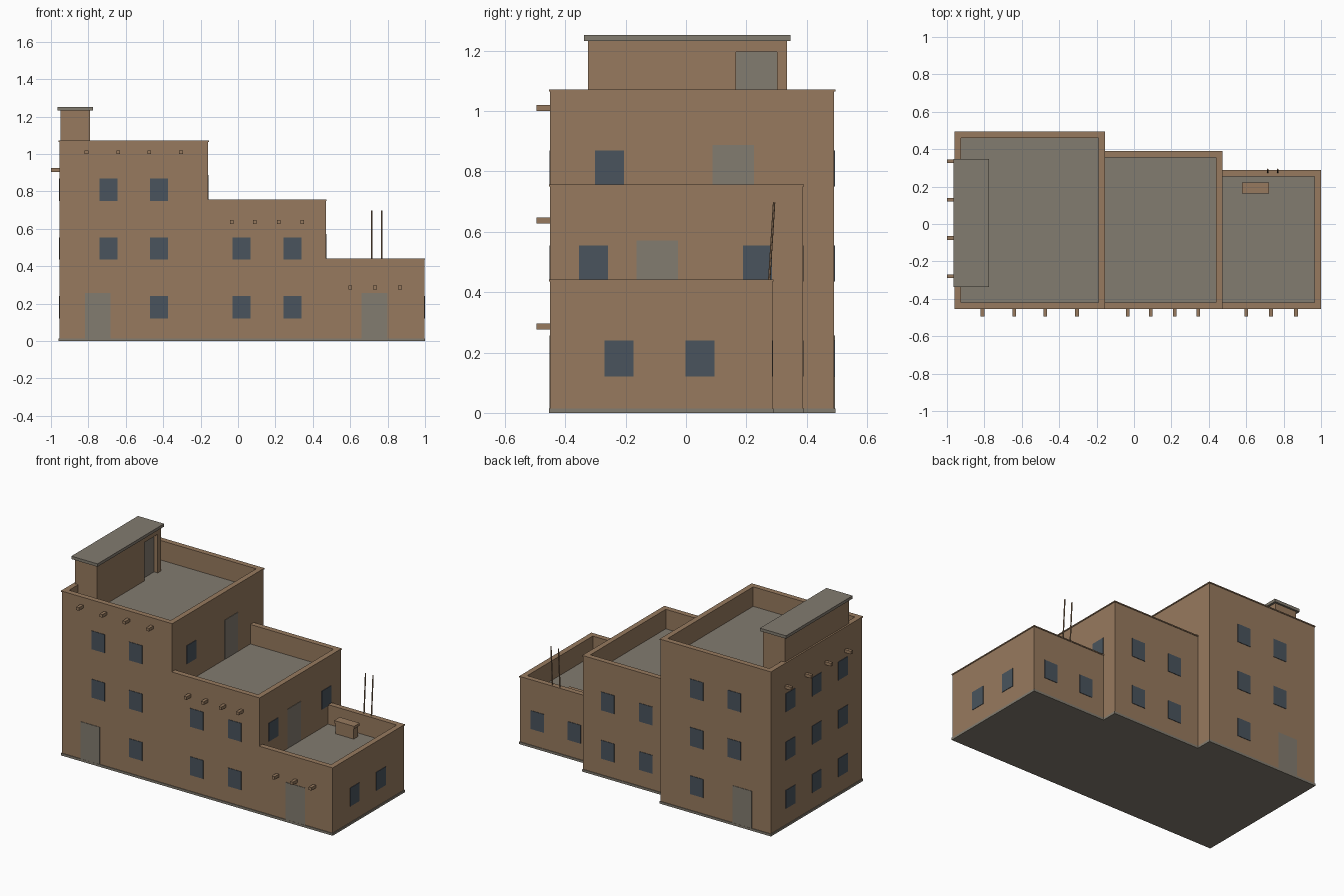
import bpy
import bmesh
from mathutils import Vector

if "Cube" in bpy.data.objects:
    bpy.data.objects.remove(bpy.data.objects["Cube"], do_unlink=True)


def material(name, rgb):
    m = bpy.data.materials.new(name)
    m.use_nodes = True
    m.diffuse_color = (*rgb, 1)
    m.node_tree.nodes["Principled BSDF"].inputs["Base Color"].default_value = (*rgb, 1)
    return m


CLAY = material("clay brown", (0.31, 0.195, 0.113))
STONE = material("stone grey", (0.225, 0.2, 0.16))
GLASS = material("dark blue glass", (0.068, 0.088, 0.109))


def make(name, boxes, mat, top=None):
    """One object out of boxes (x0, x1, y0, y1, z0, z1); top recolours upward faces."""
    bm = bmesh.new()
    for x0, x1, y0, y1, z0, z1 in boxes:
        verts = bmesh.ops.create_cube(bm, size=1)["verts"]
        bmesh.ops.scale(bm, vec=(x1 - x0, y1 - y0, z1 - z0), verts=verts)
        bmesh.ops.translate(bm, vec=((x0 + x1) / 2, (y0 + y1) / 2, (z0 + z1) / 2), verts=verts)
    bm.normal_update()
    mesh = bpy.data.meshes.new(name)
    mesh.materials.append(mat)
    if top:
        mesh.materials.append(top)
        for f in bm.faces:
            f.material_index = int(f.normal.z > 0.9)
    bm.to_mesh(mesh)
    bm.free()
    ob = bpy.data.objects.new(name, mesh)
    bpy.context.collection.objects.link(ob)
    return ob


def rim(x0, x1, y0, y1, z0, z1, t, left):
    """Wall strips around a rectangle, with the left strip optional."""
    strips = [(x0, x1, y0, y0 + t, z0, z1), (x0, x1, y1 - t, y1, z0, z1),
              (x1 - t, x1, y0 + t, y1 - t, z0, z1)]
    if left:
        strips.append((x0, x0 + t, y0 + t, y1 - t, z0, z1))
    return strips


def plate(axis, pos, sign, c, z, w, h):
    """Thin panel on a wall that faces along sign * axis."""
    a, b = sorted((pos - sign * 0.002, pos + sign * 0.003))
    if axis == "x":
        return (a, b, c - w / 2, c + w / 2, z, z + h)
    return (c - w / 2, c + w / 2, a, b, z, z + h)


STOREY, FRONT, WALL, LIP, BASE = 0.315, -0.45, 0.031, 0.004, 0.015

# Three stepped blocks: name, x range, back y, storeys, slot centres
blocks = [("tall", -0.955, -0.16, 0.491, 3, (-0.692, -0.422)),
          ("middle", -0.16, 0.47, 0.387, 2, (0.0175, 0.2925)),
          ("low", 0.47, 0.996, 0.286, 1, (0.605, 0.87))]

windows, doors = [], []


def window(axis, pos, sign, c, floor):
    windows.append(plate(axis, pos, sign, c, floor * STOREY + 0.12, 0.096, 0.12))


def door(axis, pos, sign, c, floor):
    z = floor * STOREY + (0.002 if floor else BASE)
    doors.append(plate(axis, pos, sign, c, z, 0.138, floor * STOREY + 0.257 - z))


for name, x0, x1, back, floors, slots in blocks:
    roof = floors * STOREY
    top = roof + 0.127
    end = name == "tall"
    make(name + "_block", [(x0, x1, FRONT, back, BASE, roof)], CLAY, STONE)
    make(name + "_parapet", rim(x0, x1, FRONT, back, roof, top - 0.007, WALL, end), CLAY)
    make(name + "_parapet_cap",
         rim(x0 - LIP * end, x1 + LIP, FRONT - LIP, back + LIP, top - 0.007, top,
             WALL + LIP, end), CLAY)
    make(name + "_plinth", [(x0 - LIP * end, x1 + LIP, FRONT - LIP, back + LIP, 0, BASE)], STONE)
    # Front and back openings
    for f in range(floors):
        for i, c in enumerate(slots):
            doorway = end and f == 0 and i == 0
            put = door if doorway else window
            shift = -0.058 if doorway else 0
            put("y", back, 1, c + shift, f)
            if name != "low":
                put("y", FRONT, -1, c + shift, f)

# Openings on the two ends and above the lower roofs
door("y", FRONT, -1, 0.73, 0)
for f in range(3):
    for c in (0.29, 0.02, -0.25):
        window("x", -0.955, -1, c, f)
window("x", -0.16, 1, -0.253, 2)
door("x", -0.16, 1, 0.157, 2)
for c in (-0.307, 0.237):
    window("x", 0.47, 1, c, 1)
door("x", 0.47, 1, -0.095, 1)
for c in (-0.222, 0.047):
    window("x", 0.996, 1, c, 0)
make("windows", windows, GLASS)
make("doors", doors, STONE)

# Protruding roof beams
B = 0.01
beams = []
for z, xs in ((1.01, (-0.81, -0.64, -0.475, -0.305)),
              (0.637, (-0.033, 0.09, 0.218, 0.343)),
              (0.286, (0.6, 0.733, 0.866))):
    beams += [(x - B, x + B, -0.495, FRONT + 0.01, z - B, z + B) for x in xs]
beams += [(-1, -0.945, y - B, y + B, 0.905, 0.925) for y in (0.335, 0.13, -0.075, -0.28)]
make("roof_beams", beams, CLAY)

# Stair house on the tall roof, with a recessed doorway
r, t = 3 * STOREY, 1.233
make("stair_house", [(-0.948, -0.82, -0.325, 0.335, r, t),
                     (-0.82, -0.79, -0.325, 0.165, r, t),
                     (-0.82, -0.79, 0.301, 0.335, r, t),
                     (-0.82, -0.79, 0.165, 0.301, 1.196, t)], CLAY)
make("stair_house_door", [(-0.822, -0.816, 0.165, 0.301, r, 1.196)], STONE)
make("stair_house_roof", [(-0.964, -0.776, -0.338, 0.347, t, 1.252)], STONE)

# Chimney on the low roof
make("chimney", [(0.585, 0.715, 0.17, 0.216, STOREY, 0.385)], CLAY)
make("chimney_lid", [(0.578, 0.722, 0.164, 0.222, 0.385, 0.402)], CLAY)

# Two leaning poles at the back of the low roof
for side, x in (("right", 0.715), ("left", 0.769)):
    low, high = Vector((x, 0.268, STOREY)), Vector((x, 0.292, 0.698))
    bpy.ops.mesh.primitive_cylinder_add(vertices=6, radius=0.004, depth=(high - low).length,
                                        location=(low + high) / 2)
    pole = bpy.context.object
    pole.name = side + "_pole"
    pole.rotation_euler = (high - low).to_track_quat("Z", "Y").to_euler()
    pole.data.materials.append(CLAY)
